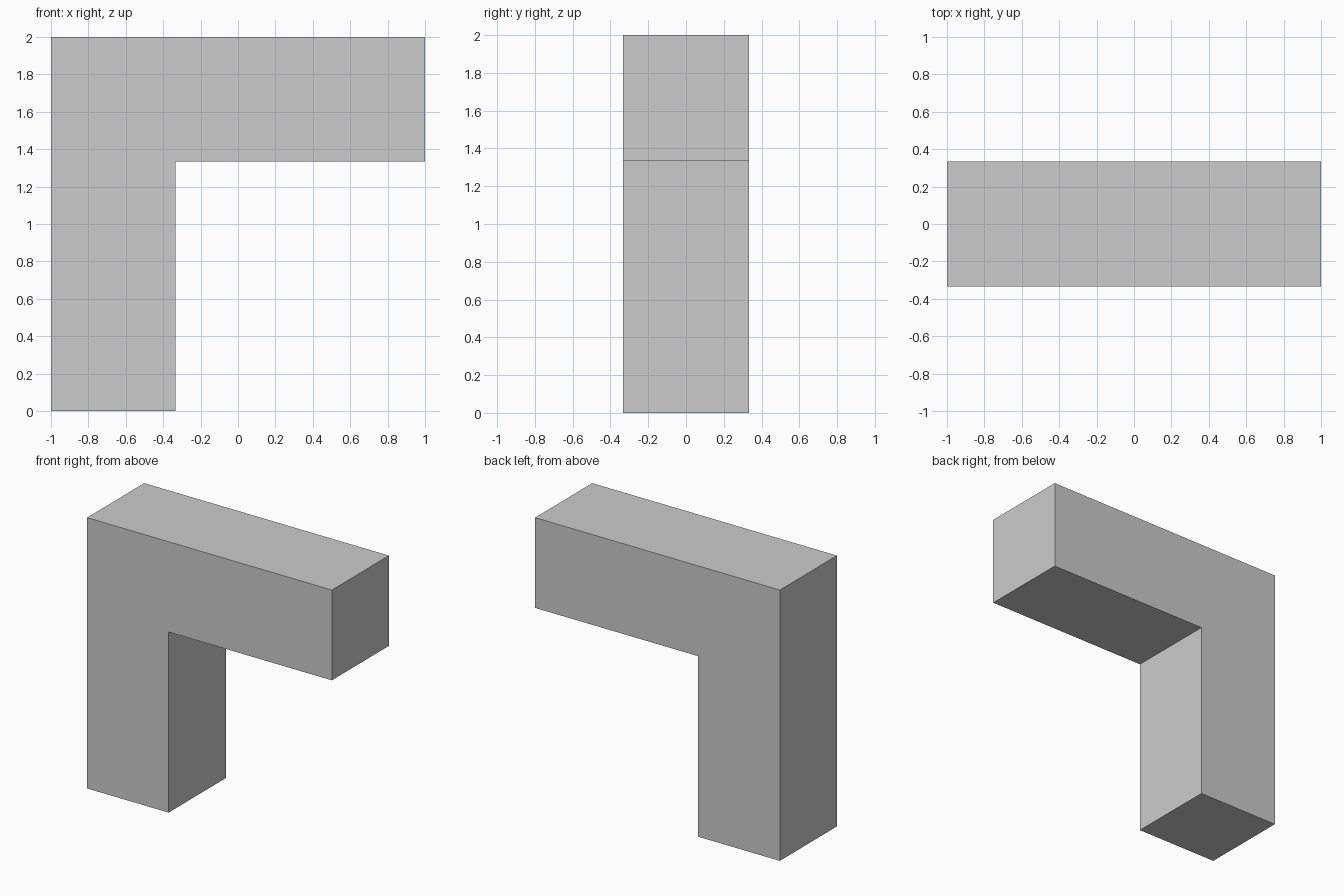
import bpy, bmesh

if "Cube" in bpy.data.objects:
    bpy.data.objects.remove(bpy.data.objects["Cube"])

T = 2 / 3        # square bar thickness
H = T / 2        # half thickness

# L-shaped profile in the XZ plane, extruded along y
profile = [(-1, 0), (-1 + T, 0), (-1 + T, 2 - T), (1, 2 - T), (1, 2), (-1, 2)]

bm = bmesh.new()
face = bm.faces.new([bm.verts.new((x, -H, z)) for x, z in profile])
result = bmesh.ops.extrude_face_region(bm, geom=[face])
moved = [v for v in result["geom"] if isinstance(v, bmesh.types.BMVert)]
bmesh.ops.translate(bm, verts=moved, vec=(0, T, 0))
bmesh.ops.recalc_face_normals(bm, faces=bm.faces)

# Post with overhanging arm, one solid piece
mesh = bpy.data.meshes.new("corner_bracket")
bm.to_mesh(mesh)
bm.free()
bracket = bpy.data.objects.new("corner_bracket", mesh)
bpy.context.collection.objects.link(bracket)
